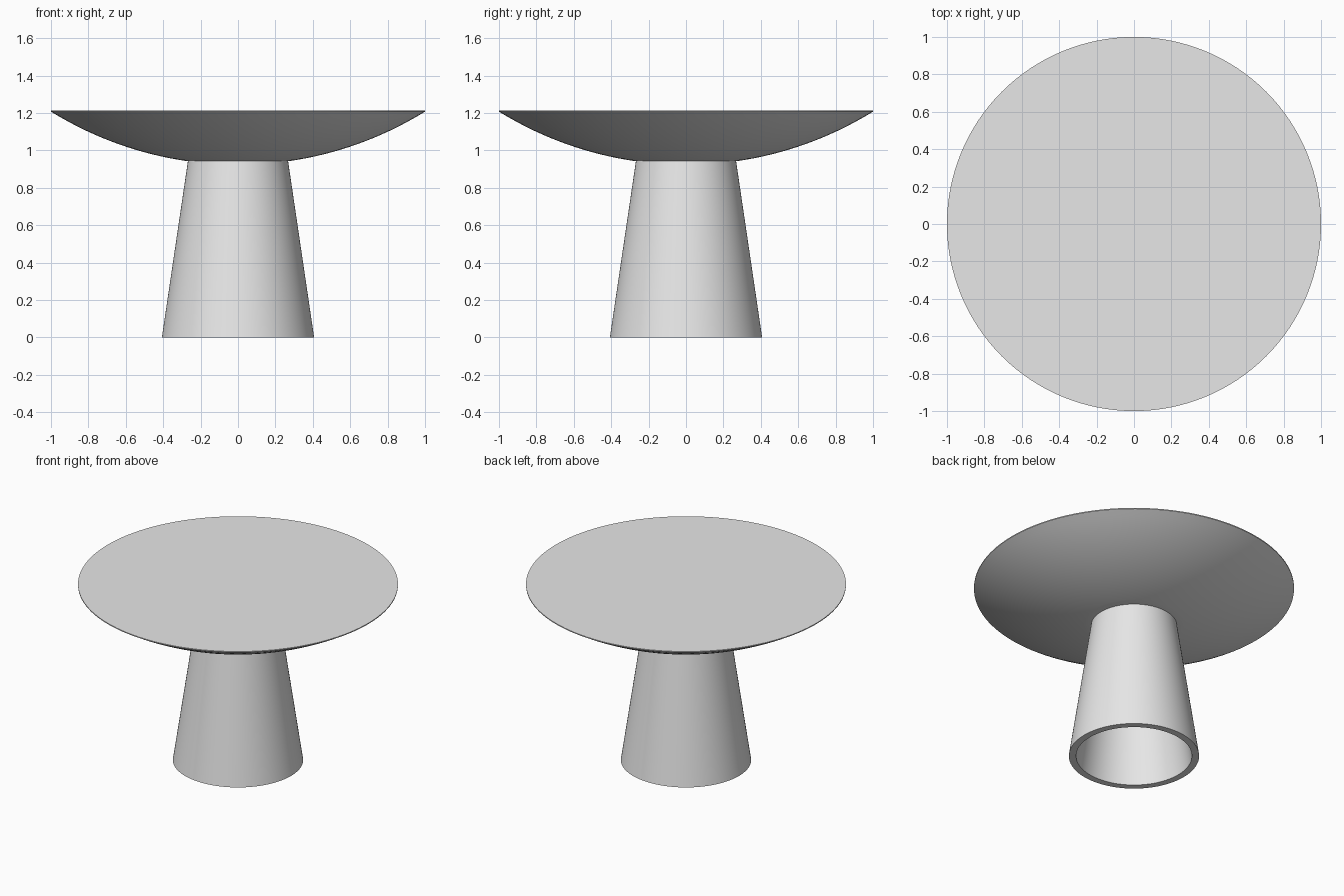
import bpy, bmesh, math

if "Cube" in bpy.data.objects:
    bpy.data.objects.remove(bpy.data.objects["Cube"], do_unlink=True)

SEGMENTS = 128

grey = bpy.data.materials.new("light_grey")
grey.use_nodes = True
grey.diffuse_color = (0.8, 0.8, 0.8, 1)
grey.node_tree.nodes["Principled BSDF"].inputs["Base Color"].default_value = (0.8, 0.8, 0.8, 1)


def lathe(name, profile, closed=False):
    """Turn an (r, z) profile around the z axis."""
    bm = bmesh.new()
    verts = [bm.verts.new((r, 0, z)) for r, z in profile]
    edges = [bm.edges.new(pair) for pair in zip(verts, verts[1:])]
    if closed:
        edges.append(bm.edges.new((verts[-1], verts[0])))
    bmesh.ops.spin(bm, geom=verts + edges, cent=(0, 0, 0), axis=(0, 0, 1),
                   angle=math.tau, steps=SEGMENTS, use_merge=True)
    bmesh.ops.remove_doubles(bm, verts=bm.verts, dist=1e-5)
    bmesh.ops.recalc_face_normals(bm, faces=bm.faces)
    mesh = bpy.data.meshes.new(name)
    bm.to_mesh(mesh)
    bm.free()
    mesh.materials.append(grey)
    obj = bpy.data.objects.new(name, mesh)
    bpy.context.collection.objects.link(obj)
    bpy.ops.object.select_all(action='DESELECT')
    obj.select_set(True)
    bpy.context.view_layer.objects.active = obj
    bpy.ops.object.shade_smooth_by_angle(angle=math.radians(30))
    return obj


# Round top: flat surface, thin rim, underside following a shallow arc
NECK_R, NECK_Z, ARC_R, TOP_Z = 0.268, 0.942, 1.9, 1.214
arc = []
for i in range(17):
    r = NECK_R + (1 - NECK_R) * i / 16
    z = NECK_Z + math.sqrt(ARC_R**2 - NECK_R**2) - math.sqrt(ARC_R**2 - r**2)
    arc.append((r, z))
lathe("table_top", [(0, NECK_Z)] + arc + [(1, TOP_Z), (0, TOP_Z)])

# Hollow tapered pedestal, open at the floor
lathe("pedestal", [(0.407, 0), (NECK_R, NECK_Z), (0.223, NECK_Z), (0.362, 0)], closed=True)
